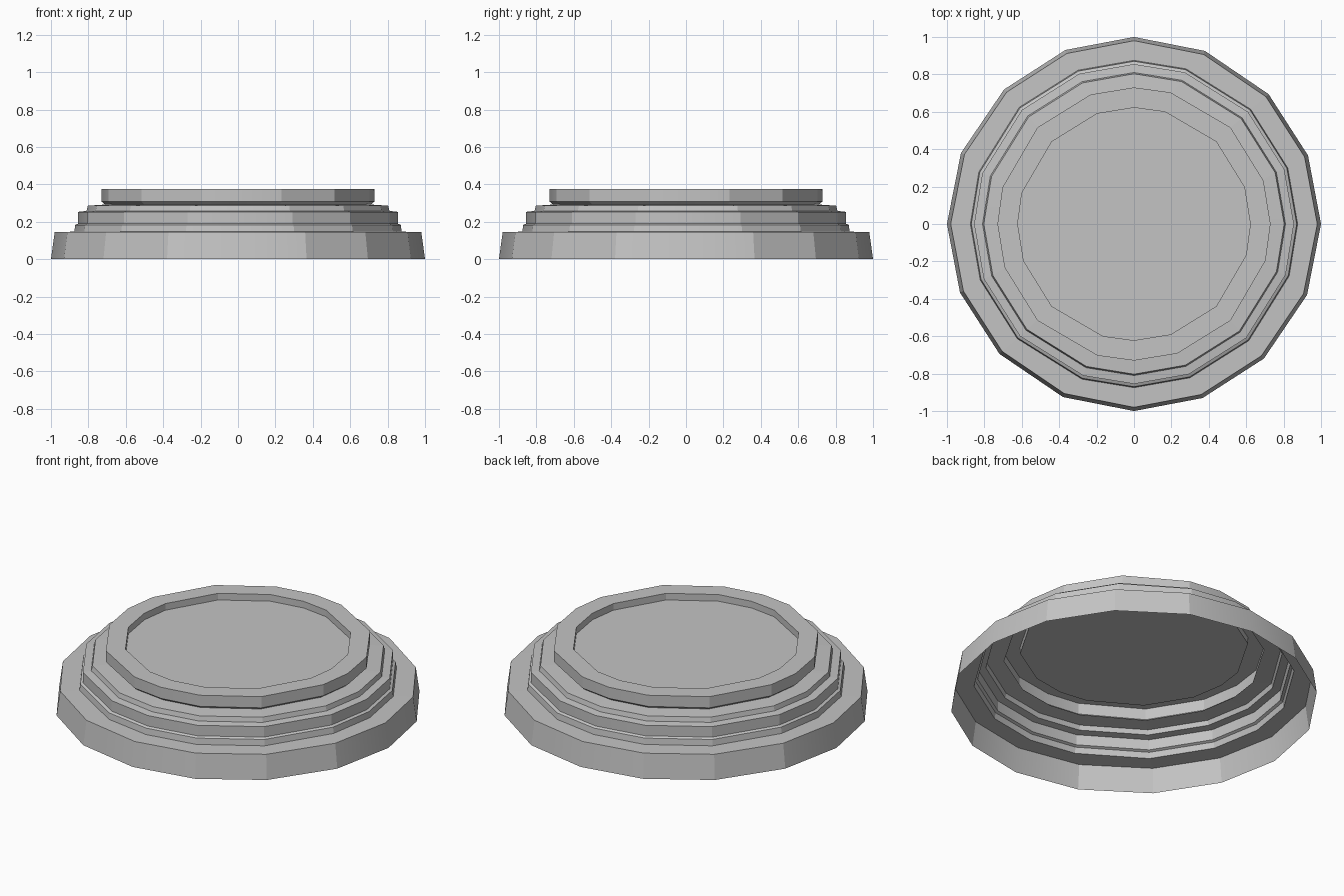
import bpy
import bmesh
from math import cos, sin, pi, radians

default = bpy.data.objects.get("Cube")
if default:
    bpy.data.objects.remove(default, do_unlink=True)

grey = bpy.data.materials.new("stone_grey")
grey.use_nodes = True
grey.diffuse_color = (0.55, 0.55, 0.55, 1)
grey.node_tree.nodes["Principled BSDF"].inputs["Base Color"].default_value = (0.55, 0.55, 0.55, 1)

# Corner angles inside one quadrant, which repeats four times around the axis
WIDE = (0, 21.5, 44, 67.7)
MIDDLE = (0, 20, 44.5, 71.5)
NARROW = (0, 18.5, 45, 74.5)


def ring(bm, radius, z, angles):
    return [bm.verts.new((radius * cos(radians(a) + q * pi / 2),
                          radius * sin(radians(a) + q * pi / 2), z))
            for q in range(4) for a in angles]


def turned_part(name, profile, cap=False):
    """Sweep a (radius, height, angles) profile into an open shell."""
    bm = bmesh.new()
    rings = [ring(bm, *point) for point in profile]
    for low, high in zip(rings, rings[1:]):
        n = len(low)
        for i in range(n):
            j = (i + 1) % n
            bm.faces.new((low[i], low[j], high[j], high[i]))
    if cap:
        bm.faces.new(rings[-1])
    # Facets stay crisp except across the four axis corners
    for face in bm.faces:
        face.smooth = True
    for edge in bm.edges:
        a, b = (v.co for v in edge.verts)
        on_axis = all(min(abs(p.x), abs(p.y)) < 0.001 for p in (a, b))
        edge.smooth = on_axis
    mesh = bpy.data.meshes.new(name)
    bm.to_mesh(mesh)
    bm.free()
    mesh.materials.append(grey)
    obj = bpy.data.objects.new(name, mesh)
    bpy.context.collection.objects.link(obj)
    return obj


# Broad bottom tier with a leaning wall and flat ledge
turned_part("base_tier", [
    (1.0, 0.0, WIDE), (0.98, 0.145, WIDE), (0.875, 0.147, MIDDLE)])

# Stepped moulding
turned_part("stepped_moulding", [
    (0.875, 0.147, MIDDLE), (0.87, 0.183, MIDDLE), (0.855, 0.19, MIDDLE),
    (0.855, 0.253, MIDDLE), (0.81, 0.258, MIDDLE), (0.803, 0.286, MIDDLE),
    (0.71, 0.292, NARROW)])

# Raised rim with a chamfered underside
turned_part("top_rim", [
    (0.71, 0.292, NARROW), (0.73, 0.308, NARROW), (0.73, 0.375, NARROW),
    (0.622, 0.375, NARROW)])

# Sunken floor inside the rim
turned_part("sunken_floor", [
    (0.622, 0.375, NARROW), (0.622, 0.335, NARROW)], cap=True)
